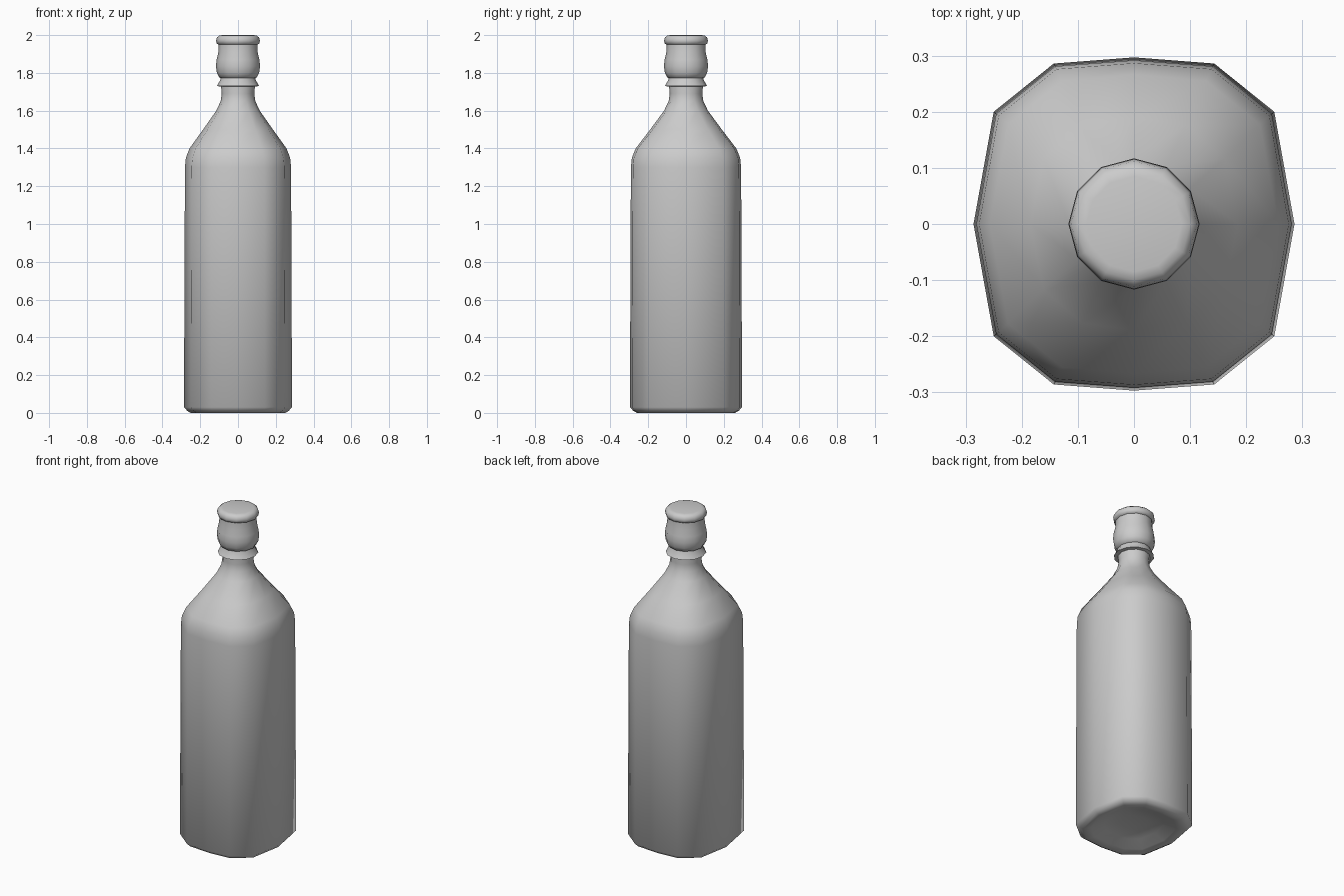
import bpy, bmesh, math

if "Cube" in bpy.data.objects:
    bpy.data.objects.remove(bpy.data.objects["Cube"])

N = 12
# One quarter of the squarish body section, mirrored into four
QUARTER = [(0.286, 0), (0.25, 0.2), (0.143, 0.286), (0, 0.297)]
SQUARE = (QUARTER
          + [(-x, y) for x, y in QUARTER[2:0:-1]]
          + [(-x, -y) for x, y in QUARTER[:3]]
          + [(0, -0.297)]
          + [(x, -y) for x, y in QUARTER[2:0:-1]])
ROUND = [(math.cos(math.tau * i / N), math.sin(math.tau * i / N)) for i in range(N)]


def lathe(name, profile):
    """Stack rings of (half width, height, squareness) and close both ends."""
    bm = bmesh.new()
    rings = []
    for r, z, k in profile:
        ring = []
        for (sx, sy), (cx, cy) in zip(SQUARE, ROUND):
            x = r * (k * sx / 0.286 + (1 - k) * cx)
            y = r * (k * sy / 0.286 + (1 - k) * cy)
            ring.append(bm.verts.new((x, y, z)))
        rings.append(ring)
    for a, b in zip(rings, rings[1:]):
        for i in range(N):
            j = (i + 1) % N
            bm.faces.new((a[i], a[j], b[j], b[i]))
    bm.faces.new(rings[0][::-1])
    bm.faces.new(rings[-1])
    bmesh.ops.recalc_face_normals(bm, faces=bm.faces)
    mesh = bpy.data.meshes.new(name)
    bm.to_mesh(mesh)
    bm.free()
    obj = bpy.data.objects.new(name, mesh)
    bpy.context.collection.objects.link(obj)
    bpy.ops.object.select_all(action='DESELECT')
    obj.select_set(True)
    bpy.context.view_layer.objects.active = obj
    bpy.ops.object.shade_smooth_by_angle(angle=math.radians(60))
    return obj


# Bottle with recessed base, squarish body, sloping shoulder and round neck
lathe("bottle_body", [
    (0.07, 0.045, 0.6), (0.15, 0.035, 0.8), (0.21, 0.008, 1),
    (0.25, 0.0, 1), (0.268, 0.01, 1), (0.286, 0.03, 1),
    (0.281, 1.3, 1), (0.276, 1.35, 1), (0.257, 1.4, 0.95),
    (0.185, 1.5, 0.65), (0.115, 1.6, 0.25), (0.092, 1.65, 0),
    (0.086, 1.69, 0), (0.09, 1.73, 0), (0.085, 1.78, 0)])

# Flared collar below the cap
lathe("neck_collar", [
    (0.086, 1.728, 0), (0.112, 1.73, 0), (0.107, 1.738, 0),
    (0.093, 1.765, 0), (0.09, 1.778, 0)])

# Bulbous stopper with a rounded lip
lathe("stopper", [
    (0.085, 1.77, 0), (0.1, 1.777, 0), (0.112, 1.8, 0),
    (0.117, 1.835, 0), (0.113, 1.87, 0), (0.104, 1.91, 0),
    (0.102, 1.95, 0), (0.112, 1.955, 0), (0.116, 1.97, 0),
    (0.112, 1.987, 0), (0.1, 1.997, 0), (0.085, 2.0, 0)])
